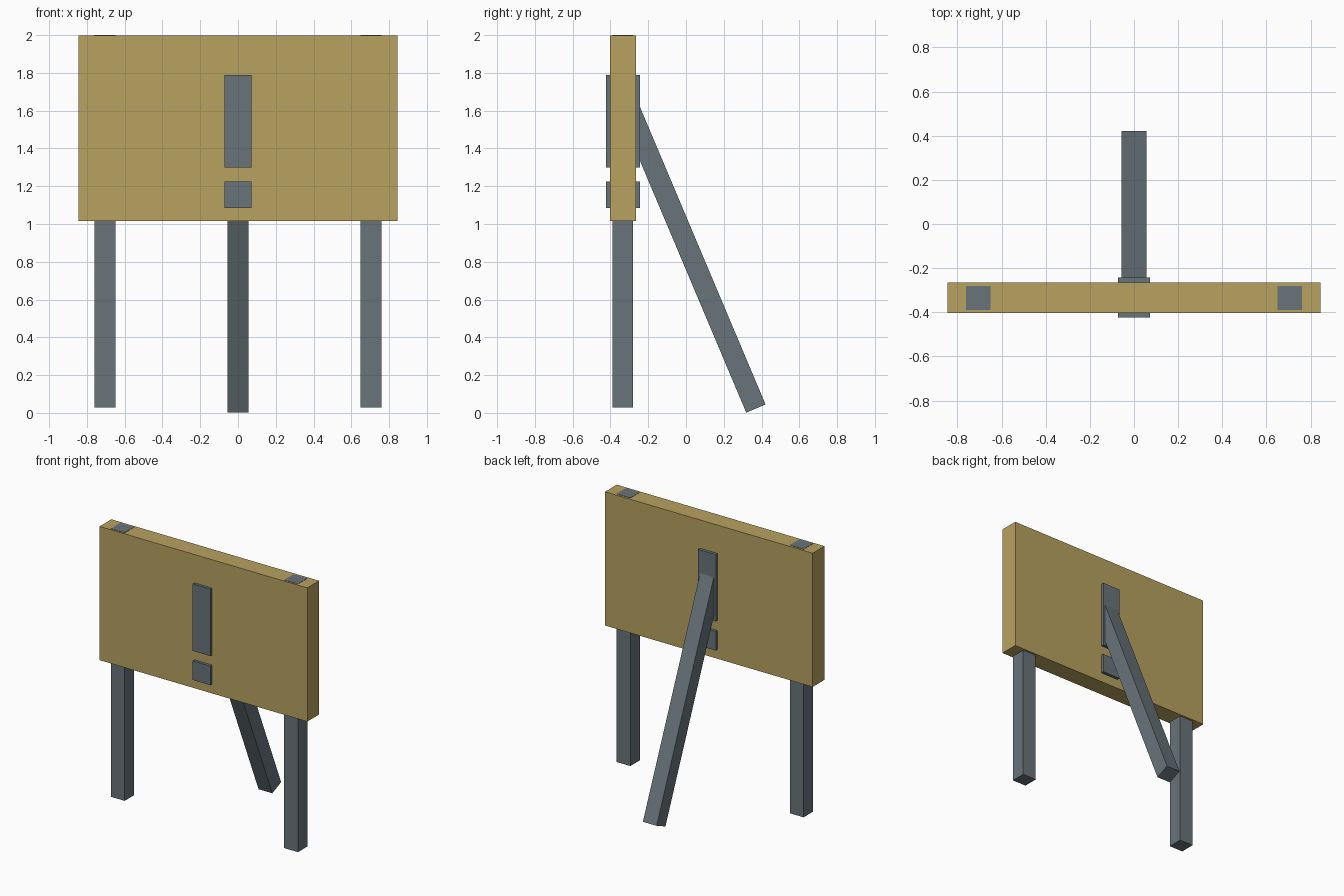
import bpy
from mathutils import Vector

cube = bpy.data.objects.get("Cube")
if cube:
    bpy.data.objects.remove(cube, do_unlink=True)


def make_material(name, rgb):
    mat = bpy.data.materials.new(name)
    mat.use_nodes = True
    color = (*rgb, 1.0)
    mat.diffuse_color = color
    mat.node_tree.nodes["Principled BSDF"].inputs["Base Color"].default_value = color
    return mat


def box(name, low, high, mat):
    """Axis-aligned box between two opposite corners."""
    low, high = Vector(low), Vector(high)
    bpy.ops.mesh.primitive_cube_add(size=1, location=(low + high) / 2)
    obj = bpy.context.object
    obj.name = name
    obj.scale = high - low
    obj.data.materials.append(mat)
    return obj


def beam(name, start, end, width, depth, mat):
    """Square-cut beam running between two points in the YZ plane."""
    start, end = Vector(start), Vector(end)
    axis = end - start
    bpy.ops.mesh.primitive_cube_add(size=1, location=(start + end) / 2)
    obj = bpy.context.object
    obj.name = name
    obj.scale = (width, depth, axis.length)
    obj.rotation_mode = 'QUATERNION'
    obj.rotation_quaternion = Vector((0, 0, 1)).rotation_difference(axis)
    obj.data.materials.append(mat)
    return obj


wood = make_material("ochre board", (0.479, 0.361, 0.117))
steel = make_material("slate grey", (0.138, 0.175, 0.195))

# Sign panel
box("board", (-0.845, -0.402, 1.015), (0.845, -0.265, 1.998), wood)

# Front posts, running up through the panel
for side, x in (("left", 0.705), ("right", -0.705)):
    box(side + "_post", (x - 0.056, -0.39, 0.028), (x + 0.056, -0.28, 2.0), steel)

# Exclamation mark bars, set through the panel
for name, bottom, top in (("mark_bar", 1.298, 1.79), ("mark_dot", 1.084, 1.224)):
    box(name, (-0.072, -0.423, bottom), (0.072, -0.243, top), steel)

# Slanted rear support, its upper end buried in the bar
beam("rear_support", (0, 0.37, 0.023), (0, -0.301, 1.613), 0.112, 0.111, steel)
